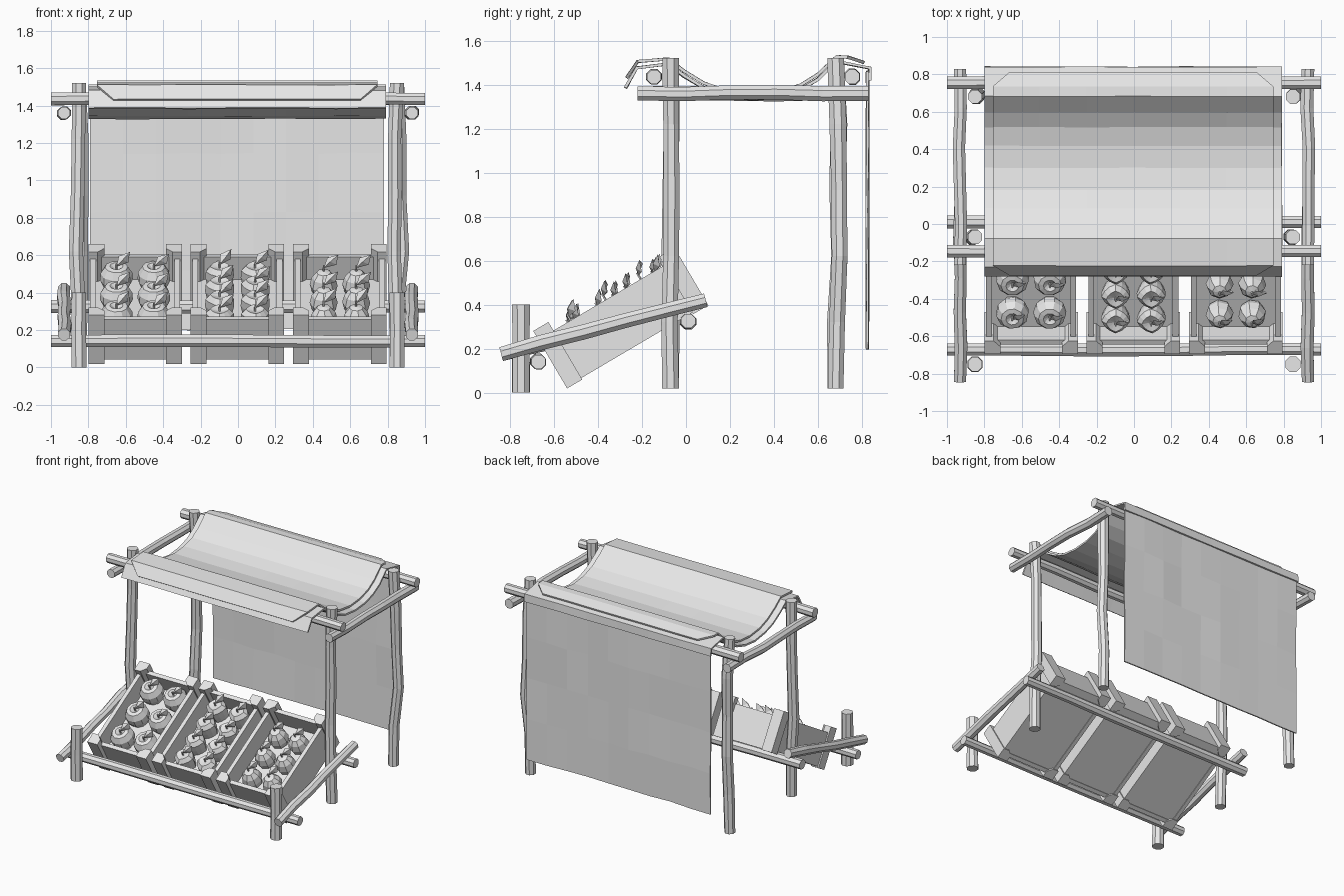
import bpy, bmesh, math, random
from mathutils import Matrix, Vector

random.seed(4)
if "Cube" in bpy.data.objects:
    bpy.data.objects.remove(bpy.data.objects["Cube"])

grey = bpy.data.materials.new("plain grey")
grey.use_nodes = True
grey.diffuse_color = (0.8, 0.8, 0.8, 1)
grey.node_tree.nodes["Principled BSDF"].inputs["Base Color"].default_value = (0.8, 0.8, 0.8, 1)


def finish(name, bm, matrix=None):
    bmesh.ops.recalc_face_normals(bm, faces=bm.faces)
    mesh = bpy.data.meshes.new(name)
    bm.to_mesh(mesh)
    bm.free()
    mesh.materials.append(grey)
    obj = bpy.data.objects.new(name, mesh)
    bpy.context.collection.objects.link(obj)
    if matrix:
        obj.matrix_world = matrix
    return obj


def bridge(bm, rings, closed=True):
    n = len(rings[0])
    for a, b in zip(rings, rings[1:]):
        for i in range(n if closed else n - 1):
            j = (i + 1) % n
            bm.faces.new((a[i], a[j], b[j], b[i]))


def pole(name, start, end, radius=0.04, wobble=0.006, bend=(0, 0, 0), steps=5):
    """Rough eight-sided pole with a slightly uneven run."""
    start, end, bend = Vector(start), Vector(end), Vector(bend)
    turn = (end - start).to_track_quat('Z', 'Y')
    bm = bmesh.new()
    rings = []
    for s in range(steps + 1):
        t = s / steps
        shift = Vector((random.uniform(-1, 1), random.uniform(-1, 1), 0)) * wobble
        if s in (0, steps):
            shift *= 0
        c = start.lerp(end, t) + turn @ shift + bend * math.sin(math.pi * t)
        r = radius * random.uniform(0.95, 1.05)
        rings.append([bm.verts.new(c + turn @ Vector((r * math.cos(a), r * math.sin(a), 0)))
                      for a in (math.pi * (i + 0.5) / 4 for i in range(8))])
    bridge(bm, rings)
    bm.faces.new(rings[0])
    bm.faces.new(rings[-1])
    return finish(name, bm)


# Frame: posts, rails and sloping crate supports
for side, label in ((-1, "right"), (1, "left")):
    px = 0.85 * side
    pole(f"front_post_{label}", (px, -0.07, 0.02), (px, -0.07, 1.52), bend=(-0.012, 0, 0))
    pole(f"back_post_{label}", (px, 0.68, 0.02), (px, 0.68, 1.52), bend=(0.02, 0.008, 0), wobble=0.012)
    pole(f"short_post_{label}", (px, -0.75, 0), (px, -0.75, 0.4), 0.043, 0.003, steps=2)
    pole(f"roof_side_rail_{label}", (0.93 * side, -0.22, 1.36), (0.93 * side, 0.83, 1.36), 0.036)
    pole(f"sloping_support_{label}", (0.93 * side, -0.84, 0.175), (0.93 * side, 0.09, 0.42), 0.036)
for name, y, z in (("roof_front_rail", -0.145, 1.435), ("roof_back_rail", 0.755, 1.435),
                   ("lower_front_rail", -0.67, 0.14), ("lower_back_rail", 0.01, 0.325)):
    pole(name, (-1, y, z), (1, y, z), 0.036, 0.004)


def cloth(name, profile, half_width, columns, thickness, ripple=0.0, taper=0.0):
    """Sheet swept across x from a side profile of (y, z) points."""
    bm = bmesh.new()
    rows = []
    for k, (y, z) in enumerate(profile):
        w = half_width - (taper if k in (0, len(profile) - 1) else 0)
        rows.append([bm.verts.new((w * (2 * i / columns - 1) - 0.005,
                                   y + random.uniform(-ripple, ripple),
                                   z + random.uniform(-ripple, ripple)))
                     for i in range(columns + 1)])
    bridge(bm, rows, closed=False)
    obj = finish(name, bm)
    mod = obj.modifiers.new("thickness", 'SOLIDIFY')
    mod.thickness = thickness
    mod.offset = 0
    return obj


# Sagging awning in two layers, and the back curtain
sag = [(-0.08, 1.495), (-0.01, 1.44), (0.08, 1.385), (0.18, 1.35), (0.3, 1.335),
       (0.42, 1.345), (0.52, 1.375), (0.6, 1.425), (0.685, 1.505)]
lower = [(-0.275, 1.385), (-0.225, 1.475)] + sag + [(0.835, 1.475), (0.835, 1.42)]
cloth("awning_lower_layer", lower, 0.795, 6, 0.014, 0.002)
upper = [(-0.27, 1.43), (-0.22, 1.505)] + [(y, z + 0.022) for y, z in sag] + [(0.735, 1.525), (0.81, 1.5)]
cloth("awning_upper_layer", upper, 0.75, 6, 0.014, 0.001, taper=0.09)
drop = [(0.825, 1.46 - 1.26 * k / 4) for k in range(5)]
cloth("back_curtain", drop, 0.785, 9, 0.01, 0.005)


def box(bm, x0, x1, y0, y1, z0, z1):
    m = Matrix.Translation(((x0 + x1) / 2, (y0 + y1) / 2, (z0 + z1) / 2))
    bmesh.ops.create_cube(bm, size=1, matrix=m @ Matrix.Diagonal((x1 - x0, y1 - y0, z1 - z0, 1)))


LENGTH = 0.745
TILT = math.radians(30.5)


def crate(name, matrix):
    """Open tray with four chamfered corner blocks."""
    bm = bmesh.new()
    box(bm, -0.22, 0.22, -0.7, -0.04, 0.01, 0.115)
    for s in (-1, 1):
        x0, x1 = sorted((s * 0.21, s * 0.24))
        box(bm, x0, x1, -0.715, -0.03, 0.005, 0.255)
    for y in (-0.715, -0.06):
        box(bm, -0.21, 0.21, y, y + 0.03, 0.005, 0.255)
    corner = [(0.25, 0), (0.25, 0.08), (0.2, 0.08), (0.165, 0.045), (0.165, 0)]
    for sx in (-1, 1):
        for back in (False, True):
            rings = [[bm.verts.new((sx * x, -y if back else y - LENGTH, z)) for x, y in corner]
                     for z in (-0.003, 0.3)]
            bridge(bm, rings)
            for r in rings:
                bm.faces.new(r)
    finish(name, bm, matrix)


def fruit(name, matrix, profile, size, sides, lobes=0):
    """Turned fruit with a stalk and a folded leaf."""
    bm = bmesh.new()
    rings = []
    for r, z in profile:
        ring = []
        for i in range(sides):
            a = math.tau * i / sides
            k = size * r * (1 + (0.08 * math.cos(lobes * a) if lobes else 0))
            ring.append(bm.verts.new((k * math.cos(a), k * math.sin(a), size * z)))
        rings.append(ring)
    bridge(bm, rings)
    bm.faces.new(rings[0])
    bm.faces.new(rings[-1])
    top = size * profile[-1][1]
    bmesh.ops.create_cone(bm, segments=5, radius1=0.006, radius2=0.005, depth=0.04, cap_ends=True,
                          matrix=Matrix.Translation((0, 0, top + 0.015)))
    # leaf stands upright although the tray leans
    stand = Matrix.Translation((0, 0, top + 0.02)) @ Matrix.Rotation(-TILT, 4, 'X')
    base, tip, up, low, rib = [bm.verts.new(stand @ Vector(p)) for p in (
        (0, 0, 0), (0.075, 0.01, 0.075), (0.015, 0.02, 0.055), (0.065, 0.02, 0.02), (0.035, -0.01, 0.035))]
    for f in ((base, rib, up), (rib, tip, up), (base, low, rib), (low, tip, rib)):
        bm.faces.new(f)
    finish(name, bm, matrix)


# Fruit profiles as (radius, height) in units of the fruit's size
apple = [(0.3, -0.85), (0.75, -0.65), (1, -0.1), (0.97, 0.35), (0.7, 0.8), (0.4, 0.85), (0.08, 0.6)]
pepper = [(0.45, -1.1), (0.85, -0.75), (1, 0), (0.98, 0.6), (0.65, 0.98), (0.1, 0.8)]
pear = [(0.4, -1), (0.85, -0.65), (1, -0.1), (0.85, 0.5), (0.5, 0.95), (0.1, 1.05)]

# Crates with their fruit: centre, fruit, size, sides, lobes, columns, rows
stock = [("right", -0.55, "apple", apple, 0.088, 10, 0, 0.1, (-0.56, 0.207, 3)),
         ("middle", -0.003, "pepper", pepper, 0.072, 12, 4, 0.095, (-0.59, 0.152, 4)),
         ("left", 0.545, "pear", pear, 0.075, 8, 0, 0.087, (-0.575, 0.185, 3))]
for label, cx, kind, profile, size, sides, lobes, gap, (first, step, count) in stock:
    frame = Matrix.Translation((cx, 0.1, 0.4)) @ Matrix.Rotation(TILT, 4, 'X')
    crate(f"crate_{label}", frame)
    for row in range(count):
        for col in (-1, 1):
            spin = Matrix.Rotation(random.uniform(-0.25, 0.25), 4, 'Z')
            place = Matrix.Translation((col * gap, first + step * row, 0.175))
            fruit(f"{kind}_{row + 1}_{'a' if col < 0 else 'b'}", frame @ place @ spin,
                  profile, size, sides, lobes)
